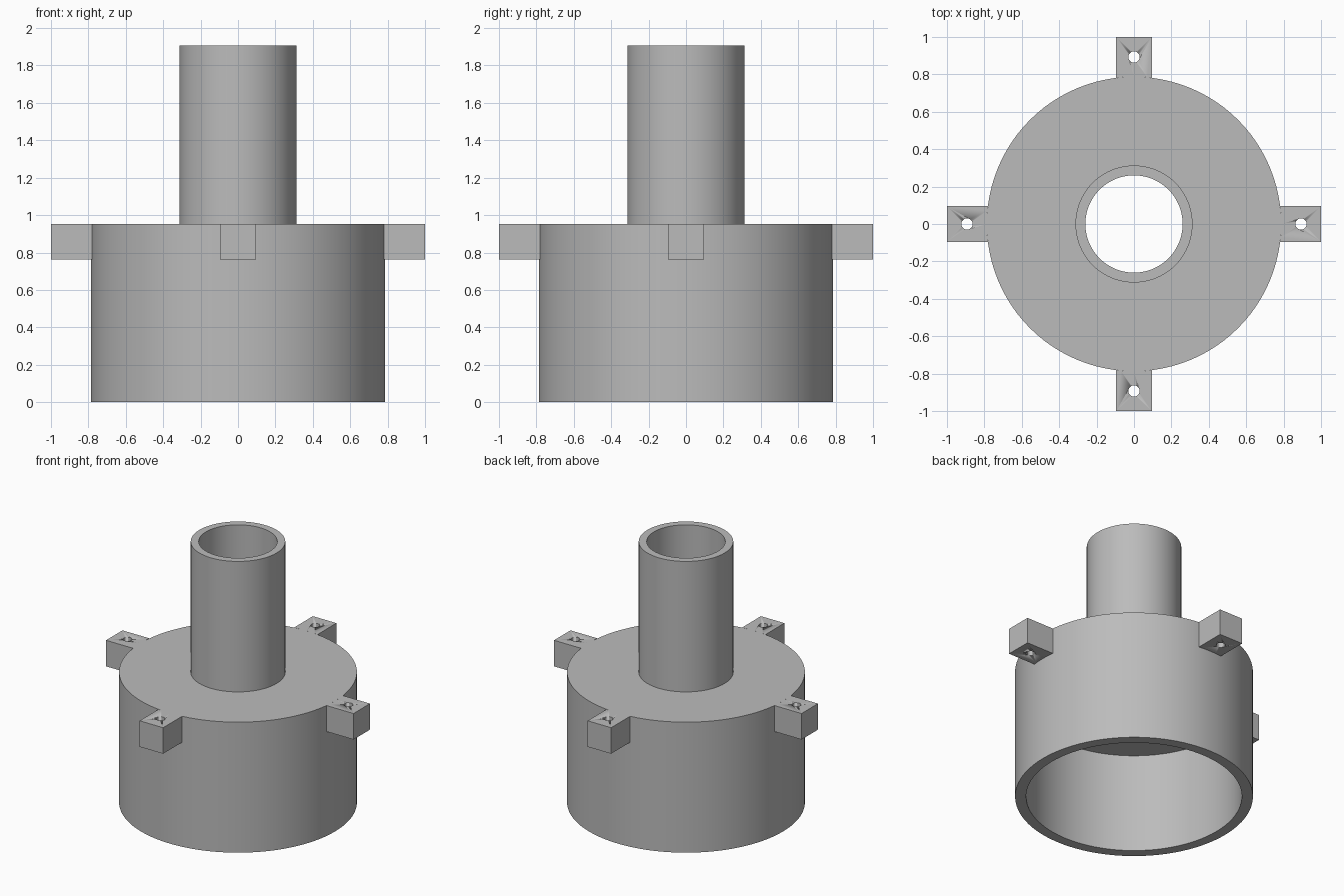
import bpy
import bmesh
from math import cos, sin, pi, asin
from mathutils import Matrix

cube = bpy.data.objects.get("Cube")
if cube:
    bpy.data.objects.remove(cube, do_unlink=True)

BODY_R, BODY_TOP, TOP = 0.787, 0.953, 1.906
CUP_R, CEILING = 0.714, 0.724
TUBE_R, BORE_R = 0.313, 0.26
TAB, HOLE_R, HOLE_POS = 0.19, 0.03, 0.893

grey = bpy.data.materials.new("plain grey")
grey.use_nodes = True
colour = (0.5, 0.5, 0.5, 1)
grey.diffuse_color = colour
grey.node_tree.nodes["Principled BSDF"].inputs["Base Color"].default_value = colour


def finish(name, bm):
    """Turn a bmesh into a grey object with crisp edges."""
    bmesh.ops.recalc_face_normals(bm, faces=bm.faces)
    mesh = bpy.data.meshes.new(name)
    bm.to_mesh(mesh)
    bm.free()
    mesh.materials.append(grey)
    obj = bpy.data.objects.new(name, mesh)
    bpy.context.collection.objects.link(obj)
    bpy.ops.object.select_all(action="DESELECT")
    obj.select_set(True)
    bpy.context.view_layer.objects.active = obj
    bpy.ops.object.shade_smooth_by_angle(angle=pi / 6)
    return obj


def lathe(name, profile, steps=96):
    """Spin a closed (radius, height) profile around z."""
    bm = bmesh.new()
    rings = [[bm.verts.new((r * cos(2 * pi * i / steps), r * sin(2 * pi * i / steps), z))
              for i in range(steps)] for r, z in profile]
    for k, ring in enumerate(rings):
        above = rings[(k + 1) % len(rings)]
        for i in range(steps):
            j = (i + 1) % steps
            bm.faces.new((ring[i], ring[j], above[j], above[i]))
    return finish(name, bm)


# Hollow cup with the neck tube rising from its lid
lathe("flanged_body", [
    (BODY_R, 0), (BODY_R, BODY_TOP), (TUBE_R, BODY_TOP), (TUBE_R, TOP),
    (BORE_R, TOP), (BORE_R, CEILING), (CUP_R, CEILING), (CUP_R, 0)])


def mounting_tab(name, angle):
    """Square lug whose inner end follows the body wall, with a bolt hole."""
    half = TAB / 2
    spread = asin(half / BODY_R)
    arc = [spread * (1 - k / 4) for k in range(9)]
    outline = [(BODY_R * cos(a), BODY_R * sin(a)) for a in arc]
    outline += [(1, -half), (1, half)]
    turn = Matrix.Rotation(angle, 4, "Z")

    bm = bmesh.new()
    base = bm.faces.new([bm.verts.new((x, y, BODY_TOP - TAB)) for x, y in outline])
    top = bmesh.ops.extrude_face_region(bm, geom=[base])["geom"]
    bmesh.ops.translate(bm, vec=(0, 0, TAB),
                        verts=[g for g in top if isinstance(g, bmesh.types.BMVert)])
    bm.transform(turn)
    tab = finish(name, bm)

    # Bolt hole cutter
    bm = bmesh.new()
    bmesh.ops.create_cone(bm, cap_ends=True, segments=32, radius1=HOLE_R,
                          radius2=HOLE_R, depth=TAB * 2,
                          matrix=turn @ Matrix.Translation((HOLE_POS, 0, BODY_TOP - half)))
    cutter = finish(name + "_hole_cutter", bm)
    cut = tab.modifiers.new("bolt hole", "BOOLEAN")
    cut.operation = "DIFFERENCE"
    cut.solver = "EXACT"
    cut.object = cutter
    bpy.context.view_layer.objects.active = tab
    bpy.ops.object.modifier_apply(modifier=cut.name)
    bpy.data.objects.remove(cutter, do_unlink=True)


for i, side in enumerate(("left", "back", "right", "front")):
    mounting_tab(side + "_mounting_tab", i * pi / 2)
